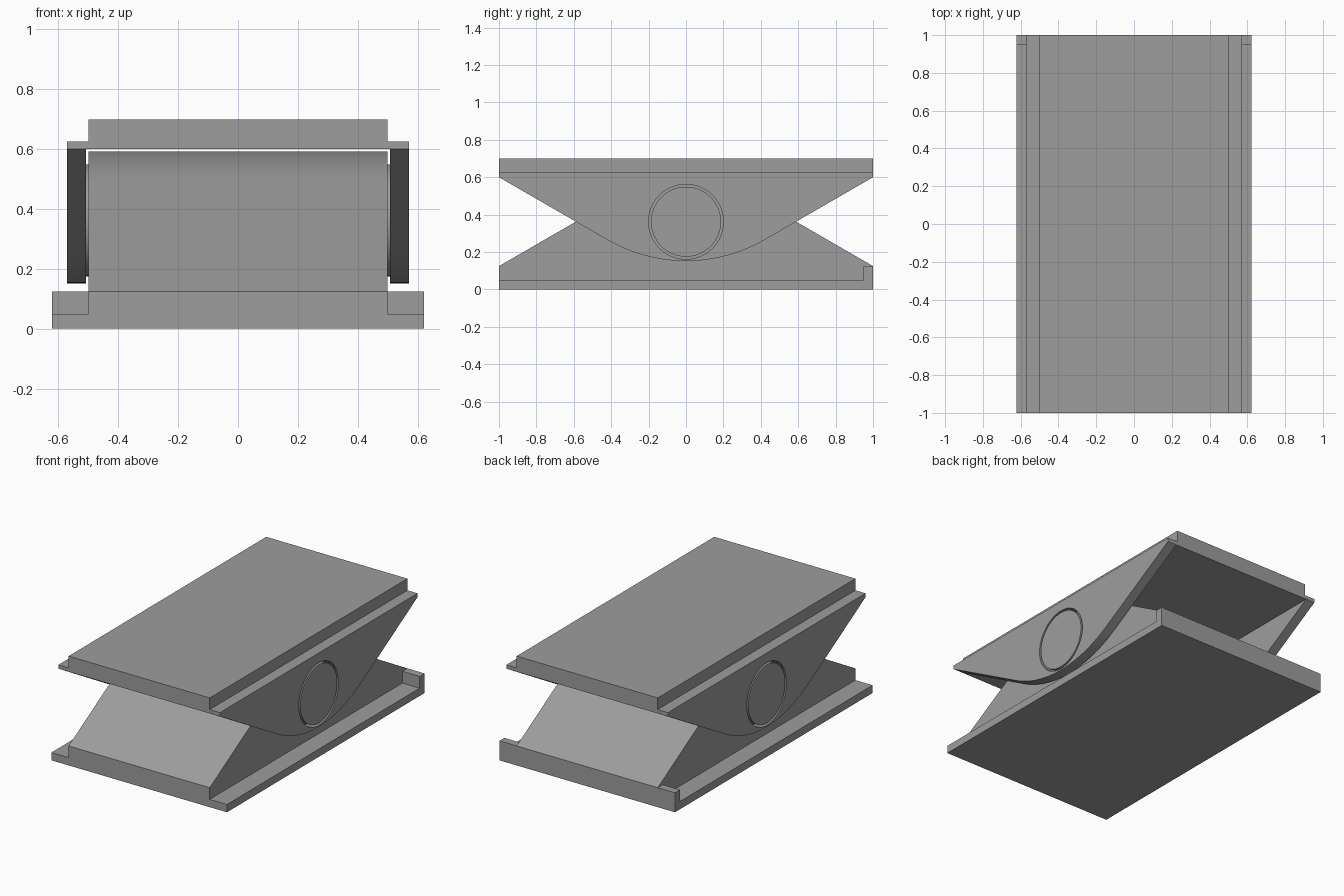
import bpy, bmesh, math
from mathutils import Vector

if "Cube" in bpy.data.objects:
    bpy.data.objects.remove(bpy.data.objects["Cube"])

grey = bpy.data.materials.new("mid grey")
grey.diffuse_color = (0.34, 0.34, 0.34, 1)
grey.use_nodes = True
grey.node_tree.nodes["Principled BSDF"].inputs["Base Color"].default_value = grey.diffuse_color

# Main dimensions
PIVOT_Z = 0.362
BODY_X, CHEEK_IN, CHEEK_OUT, BASE_X = 0.50, 0.508, 0.572, 0.622


def prism(name, points, axis, lo, hi):
    """Extrude a closed outline along x (points are y,z) or y (points are x,z)."""
    bm = bmesh.new()
    place = (lambda p: (lo, p[0], p[1])) if axis == "x" else (lambda p: (p[0], lo, p[1]))
    face = bm.faces.new([bm.verts.new(place(p)) for p in points])
    out = bmesh.ops.extrude_face_region(bm, geom=[face])
    step = Vector((hi - lo, 0, 0)) if axis == "x" else Vector((0, hi - lo, 0))
    bmesh.ops.translate(bm, vec=step, verts=[v for v in out["geom"] if isinstance(v, bmesh.types.BMVert)])
    bmesh.ops.recalc_face_normals(bm, faces=bm.faces)
    mesh = bpy.data.meshes.new(name)
    bm.to_mesh(mesh)
    bm.free()
    obj = bpy.data.objects.new(name, mesh)
    bpy.context.collection.objects.link(obj)
    mesh.materials.append(grey)
    return obj


def circle(radius, n=64):
    return [(radius * math.cos(2 * math.pi * i / n), PIVOT_Z + radius * math.sin(2 * math.pi * i / n))
            for i in range(n)]


def arc_slope(end_z, apex_z, sign, n=24):
    """30 degree slopes from both ends, blended by a tangent arc at the apex."""
    a = math.radians(30)
    tip = end_z + sign * math.tan(a)
    r = abs(tip - apex_z) / (1 / math.cos(a) - 1)
    arc = [(r * math.sin(t), apex_z - sign * r * (1 - math.cos(t)))
           for t in (a - 2 * a * i / n for i in range(n + 1))]
    return [(1, end_z)] + arc + [(-1, end_z)]


def combine(target, other, operation):
    """Apply a boolean and remove the second object."""
    mod = target.modifiers.new("join", "BOOLEAN")
    mod.operation, mod.object, mod.solver = operation, other, "EXACT"
    bpy.context.view_layer.objects.active = target
    bpy.ops.object.modifier_apply(modifier=mod.name)
    bpy.data.objects.remove(other)


def smooth(obj):
    bpy.ops.object.select_all(action="DESELECT")
    obj.select_set(True)
    bpy.context.view_layer.objects.active = obj
    bpy.ops.object.shade_smooth_by_angle(angle=math.radians(20))


# Lower rocker block, with crowned top
base = prism("lower_block", [(-1, 0), (1, 0)] + arc_slope(0.125, 0.592, 1), "x", -BODY_X, BODY_X)

# Upper plate, stepped cross-section
top = prism("upper_plate", [(-CHEEK_OUT, 0.6), (CHEEK_OUT, 0.6), (CHEEK_OUT, 0.625), (BODY_X, 0.625),
                            (BODY_X, 0.7), (-BODY_X, 0.7), (-BODY_X, 0.625), (-CHEEK_OUT, 0.625)], "y", -1, 1)

for s in (-1, 1):
    # Side ledge with raised stop at the back
    ledge = [(-1, 0), (1, 0), (1, 0.125), (0.95, 0.125), (0.95, 0.05), (-1, 0.05)]
    combine(base, prism("side_ledge", ledge, "x", s * BODY_X, s * BASE_X), "UNION")
    # Curved cheek hanging from the upper plate, bored for the pin
    cheek = prism("cheek", [(-1, 0.612), (1, 0.612)] + arc_slope(0.6, 0.152, -1),
                  "x", s * CHEEK_IN, s * CHEEK_OUT)
    combine(cheek, prism("bore", circle(0.2), "x", s * 0.45, s * 0.65), "DIFFERENCE")
    combine(top, cheek, "UNION")
    # Pivot pin stub
    pin = prism("pivot_pin_" + ("left" if s < 0 else "right"), circle(0.187), "x", s * BODY_X, s * CHEEK_OUT)
    smooth(pin)

smooth(base)
smooth(top)
